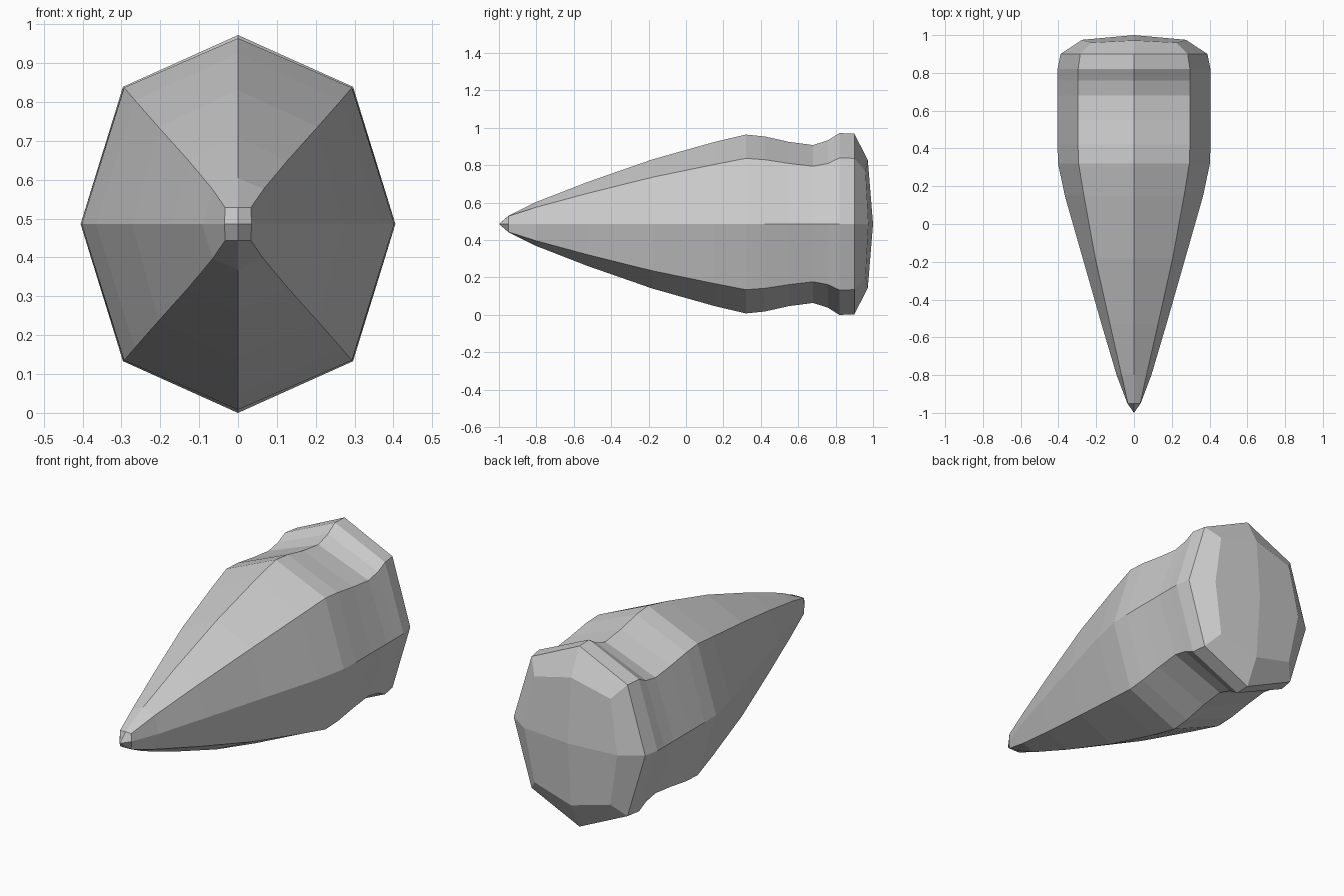
import bpy
import bmesh

if "Cube" in bpy.data.objects:
    bpy.data.objects.remove(bpy.data.objects["Cube"])

CZ = 0.486  # height of the long axis

# Stations along the body:
# y, half height, corner x, corner half height, half width
STATIONS = [
    (-0.95, 0.043, 0.033, 0.042, 0.035),
    (-0.80, 0.118, 0.066, 0.090, 0.092),
    (-0.53, 0.223, 0.127, 0.163, 0.172),
    (-0.18, 0.345, 0.205, 0.250, 0.272),
    (0.15, 0.438, 0.265, 0.318, 0.366),
    (0.32, 0.478, 0.293, 0.351, 0.402),
    (0.42, 0.468, 0.296, 0.344, 0.405),
    (0.55, 0.439, 0.296, 0.324, 0.405),
    (0.68, 0.422, 0.296, 0.309, 0.405),
    (0.76, 0.448, 0.296, 0.324, 0.405),
    (0.82, 0.486, 0.296, 0.353, 0.405),
    (0.90, 0.483, 0.284, 0.351, 0.389),
]


def ring(bm, ys, h, cx, ch, w):
    """Eight-sided section; ys gives y at top/bottom, corners and sides."""
    yt, yc, yw = ys
    pts = [(0, yt, h), (cx, yc, ch), (w, yw, 0), (cx, yc, -ch),
           (0, yt, -h), (-cx, yc, -ch), (-w, yw, 0), (-cx, yc, ch)]
    return [bm.verts.new((x, y, z + CZ)) for x, y, z in pts]


def close(bm, r, y):
    """Close an end with four quads meeting at a centre point."""
    c = bm.verts.new((0, y, CZ))
    for i in range(0, 8, 2):
        bm.faces.new((c, r[i], r[i + 1], r[(i + 2) % 8]))


bm = bmesh.new()
rings = [ring(bm, (s[0],) * 3, *s[1:]) for s in STATIONS]
# Slightly domed rear face
rings.append(ring(bm, (0.972, 0.96, 0.975), 0.342, 0.225, 0.283, 0.275))

# Faceted skin
for a, b in zip(rings, rings[1:]):
    for i in range(8):
        j = (i + 1) % 8
        bm.faces.new((a[i], a[j], b[j], b[i]))

# Pointed nose and rear end
close(bm, rings[0], -1.0)
close(bm, rings[-1], 1.0)

bmesh.ops.recalc_face_normals(bm, faces=bm.faces)
mesh = bpy.data.meshes.new("pointed_body")
bm.to_mesh(mesh)
bm.free()
bpy.context.collection.objects.link(bpy.data.objects.new("pointed_body", mesh))
